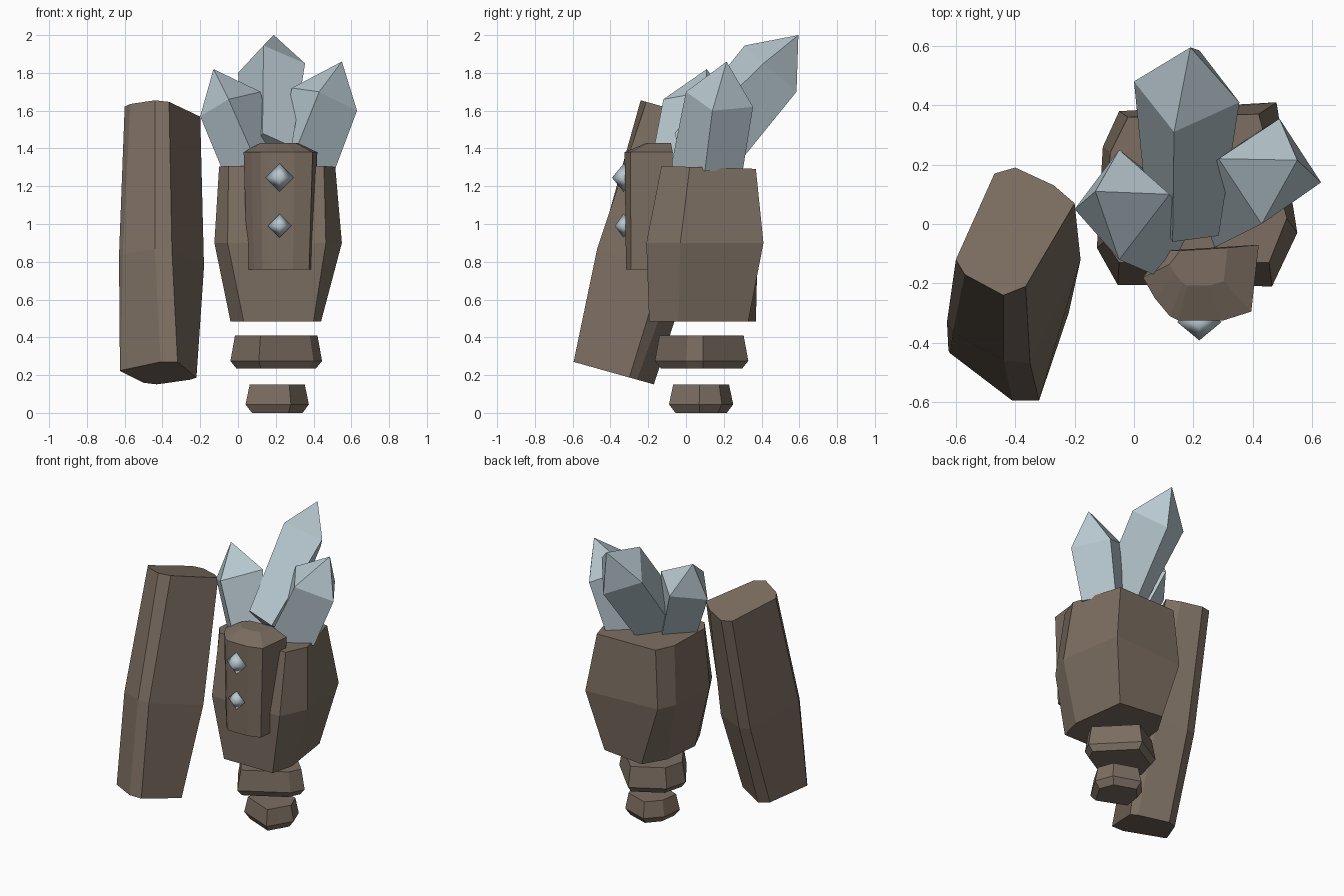
import bpy, bmesh

def material(name, rgb):
    m = bpy.data.materials.new(name)
    m.diffuse_color = (*rgb, 1)
    return m

ROCK = material("brown_rock", (0.20, 0.155, 0.12))
CRYSTAL = material("pale_crystal", (0.48, 0.58, 0.63))

def loft(name, rings, mat, smooth=False):
    """Skin equal-length rings of points; a one-point ring closes to a tip."""
    bm = bmesh.new()
    rows = [[bm.verts.new(p) for p in r] for r in rings]
    for a, b in zip(rows, rows[1:]):
        n = max(len(a), len(b))
        for i in range(n):
            j = (i + 1) % n
            q = [a[i % len(a)], a[j % len(a)], b[j % len(b)], b[i % len(b)]]
            bm.faces.new(list(dict.fromkeys(q)))
    for row in (rows[0], rows[-1]):
        if len(row) > 2:
            bm.faces.new(row)
    bmesh.ops.recalc_face_normals(bm, faces=bm.faces)
    for f in bm.faces:
        f.smooth = smooth
    me = bpy.data.meshes.new(name)
    bm.to_mesh(me)
    bm.free()
    me.materials.append(mat)
    ob = bpy.data.objects.new(name, me)
    bpy.context.collection.objects.link(ob)
    return ob

def sloped(pts, y0, z0, slope):
    """Lift a plan outline onto a plane tilted along y."""
    return [(x, y, z0 + slope * (y - y0)) for x, y in pts]

def scaled(pts, c, s, z):
    return [(c[0] + (x - c[0]) * s, c[1] + (y - c[1]) * s, z) for x, y in pts]

# Arm: long slab leaning backwards, slightly swollen in the middle
loft("arm_slab", [
    sloped([(-.625, -.425), (-.62, -.435), (-.41, -.595), (-.32, -.595),
            (-.22, -.30), (-.25, -.26), (-.43, -.17), (-.50, -.20)], -.595, .27, -.28),
    sloped([(-.63, -.33), (-.61, -.365), (-.44, -.46), (-.35, -.47),
            (-.18, -.12), (-.23, -.05), (-.42, .02), (-.49, 0)], -.47, .87, -.28),
    sloped([(-.60, -.12), (-.57, -.17), (-.44, -.24), (-.365, -.21),
            (-.20, .07), (-.27, .13), (-.40, .19), (-.47, .17)], -.24, 1.655, -.28),
], ROCK)

# Body: barrel-shaped boulder
loft("body", [
    sloped([(-.04, -.04), (.03, -.195), (.40, -.195), (.44, -.04),
            (.39, .33), (.08, .37), (-.01, .22)], 0, .485, 0),
    sloped([(-.125, -.08), (-.055, -.205), (.465, -.21), (.55, -.03),
            (.48, .41), (-.05, .38), (-.105, .26)], 0, .90, 0),
    sloped([(-.10, -.06), (-.05, -.13), (.455, -.13), (.515, .02),
            (.42, .37), (-.02, .36), (-.08, .24)], .1, 1.30, -.03),
], ROCK)

# Two floating stones below the body
stone = [(-.04, .06), (.11, -.165), (.40, 0), (.445, .09), (.21, .33), (0, .21)]
loft("lower_stone", [scaled(stone, (.2, .08), s, z)
                     for s, z in ((.87, .235), (1, .275), (.9, .41))], ROCK)
foot = [(.04, .01), (.28, -.09), (.375, .07), (.33, .19), (.15, .25), (.06, .15)]
loft("bottom_stone", [scaled(foot, (.21, .08), s, z)
                      for s, z in ((.8, 0), (1, .045), (.87, .15))], ROCK)

# Face plate with a low raised crown at the back
plate = [(.03, -.18), (.07, -.25), (.12, -.31), (.15, -.325), (.30, -.325),
         (.395, -.295), (.42, -.07), (.10, -.09)]
loft("face_plate", [scaled(plate, (.21, -.25), .9, .76),
                    scaled(plate, (.21, -.25), 1, 1.38),
                    scaled(plate, (.21, -.09), .5, 1.43)], ROCK)

# Eyes: small octahedral gems, softly shaded
for name, z, r, front in (("upper_eye", 1.245, .075, -.392), ("lower_eye", .99, .063, -.378)):
    y = -.33
    loft(name, [[(.22, front, z)],
                [(.22 - r, y, z), (.22, y, z + r), (.22 + r, y, z), (.22, y, z - r)],
                [(.22, y + .06, z)]], CRYSTAL, smooth=True)

# Crystals: four-sided prisms with off-centre tips (base, shoulder, tip)
loft("middle_crystal", [
    [(.04, .08, 1.33), (.13, -.06, 1.48), (.285, -.04, 1.41), (.21, .22, 1.25)],
    [(0, .48, 1.80), (.135, .31, 1.945), (.355, .41, 1.85), (.22, .585, 1.70)],
    [(.19, .595, 2.0)]], CRYSTAL)
loft("left_crystal", [
    [(-.08, 0, 1.28), (.10, -.185, 1.32), (.20, 0, 1.30), (.08, .15, 1.28)],
    [(-.20, .05, 1.57), (-.05, -.12, 1.66), (.12, .10, 1.70), (-.05, .25, 1.63)],
    [(-.13, .11, 1.82)]], CRYSTAL)
loft("right_crystal", [
    [(.20, .14, 1.30), (.27, -.08, 1.30), (.51, .10, 1.28), (.40, .30, 1.28)],
    [(.285, .22, 1.72), (.43, 0, 1.70), (.63, .14, 1.60), (.49, .355, 1.62)],
    [(.55, .215, 1.86)]], CRYSTAL)
